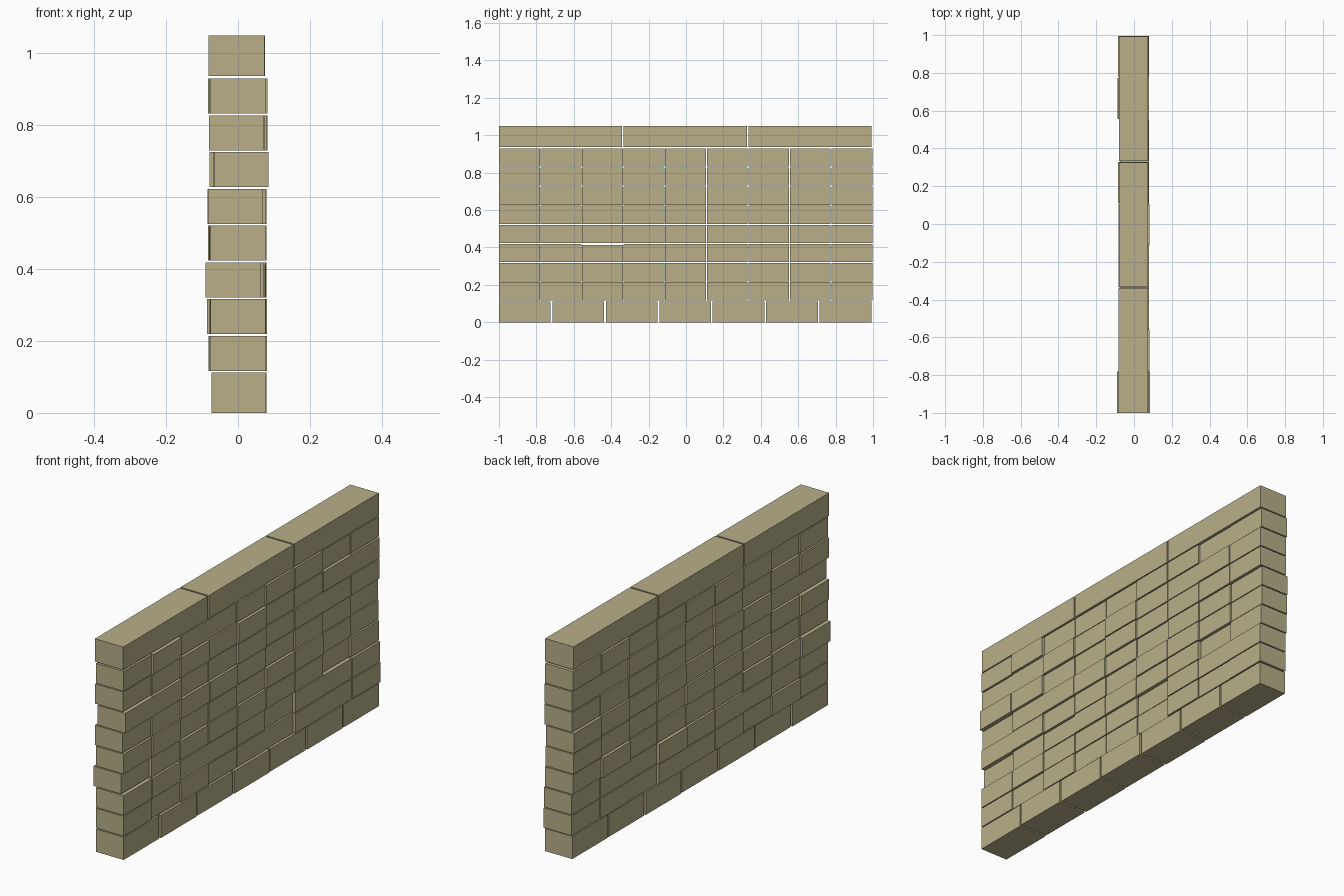
import bpy, bmesh, random
from mathutils import Matrix

if "Cube" in bpy.data.objects:
    bpy.data.objects.remove(bpy.data.objects["Cube"])

random.seed(4)
stone = bpy.data.materials.new("sandstone")
stone.diffuse_color = (0.48, 0.43, 0.25, 1)
stone.use_nodes = True
stone.node_tree.nodes["Principled BSDF"].inputs["Base Color"].default_value = stone.diffuse_color


def course(name, z0, z1, count, gap, shifts, width, drops=None):
    """One row of separate blocks laid along y, each nudged in x."""
    bm = bmesh.new()
    pitch = 2 / count
    for i in range(count):
        top = z1 - (drops or {}).get(i, 0)
        length = pitch - gap
        centre = (shifts[i], -1 + i * pitch + length / 2, (z0 + top) / 2)
        bmesh.ops.create_cube(bm, size=1, matrix=Matrix.Translation(centre)
                              @ Matrix.Diagonal((width, length, top - z0, 1)))
    mesh = bpy.data.meshes.new(name)
    bm.to_mesh(mesh)
    bm.free()
    mesh.materials.append(stone)
    bpy.context.collection.objects.link(bpy.data.objects.new(name, mesh))


# wide footing blocks
course("footing_course", 0, 0.112, 7, 0.009,
       [0.001, 0.004, 0.002, 0.004, 0.001, 0.003, 0.002], 0.15)

# eight brick courses: (min shift, max shift, shift of front end brick)
rows = [(-.014, .012, 0), (-.016, .008, 0), (-.014, .004, -.014),
        (-.014, .012, 0), (-.011, .005, -.006), (-.004, .010, .009),
        (-.004, .014, -.004), (-.011, .008, 0)]
col_lo = [-.014, -.006, -.006, -.006, -.006, -.014, -.006, -.014, -.016]
col_hi = [.010, .014, .014, .005, .012, .005, .005, .005, .009]
for r, (lo, hi, end) in enumerate(rows):
    shifts = [random.uniform(max(lo, a), min(hi, b))
              for a, b in zip(col_lo, col_hi)]
    shifts[0] = end
    z = 0.117 + r * 0.1022
    course(f"brick_course_{r + 1}", z, z + 0.0975, 9, 0.004, shifts, 0.152,
           {2: 0.006} if r == 2 else None)

# long capping slabs
course("capping_course", 0.937, 1.05, 3, 0.008, [-0.004, -0.003, -0.003], 0.155)
